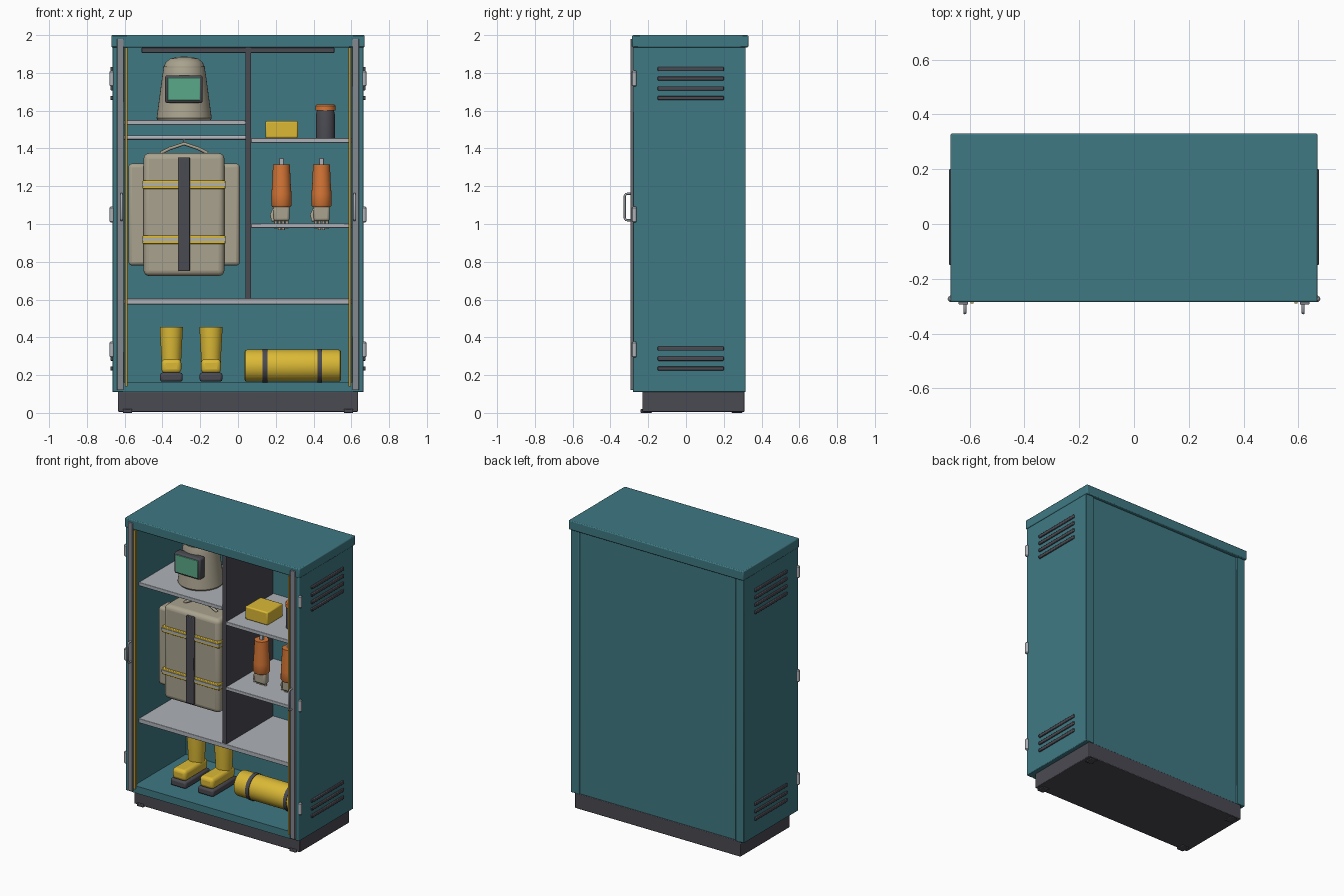
import bpy, bmesh, math
from mathutils import Matrix, Vector

if "Cube" in bpy.data.objects:
    bpy.data.objects.remove(bpy.data.objects["Cube"], do_unlink=True)


def material(name, hex_code):
    srgb = [int(hex_code[i:i + 2], 16) / 255 for i in (0, 2, 4)]
    col = [c / 12.92 if c < 0.04 else ((c + 0.055) / 1.055) ** 2.4 for c in srgb] + [1]
    m = bpy.data.materials.new(name)
    m.use_nodes = True
    m.diffuse_color = col
    m.node_tree.nodes["Principled BSDF"].inputs["Base Color"].default_value = col
    return m


TEAL = material("teal paint", "3f7983")
DARK = material("charcoal", "4a4a52")
STEEL = material("light steel", "aeb2b8")
FRAME = material("frame grey", "85888f")
TAN = material("tan canvas", "a9a28e")
YELLOW = material("yellow", "dbb936")
ORANGE = material("orange", "d67635")
GREEN = material("visor green", "5aa888")
BRASS = material("brass seal", "b8963a")


def finish(name, bm, mat, bevel=0.0, segments=2):
    bmesh.ops.recalc_face_normals(bm, faces=bm.faces)
    me = bpy.data.meshes.new(name)
    bm.to_mesh(me)
    bm.free()
    me.materials.append(mat)
    ob = bpy.data.objects.new(name, me)
    bpy.context.collection.objects.link(ob)
    if bevel:
        mod = ob.modifiers.new("soft edges", "BEVEL")
        mod.width, mod.segments, mod.limit_method = bevel, segments, "ANGLE"
    bpy.ops.object.select_all(action="DESELECT")
    ob.select_set(True)
    bpy.context.view_layer.objects.active = ob
    bpy.ops.object.shade_smooth_by_angle(angle=math.radians(35))
    return ob


def box(name, xs, ys, zs, mat, bevel=0.0, segments=2):
    bm = bmesh.new()
    size = [b - a for a, b in (xs, ys, zs)]
    mid = [(a + b) / 2 for a, b in (xs, ys, zs)]
    bmesh.ops.create_cube(bm, size=1, matrix=Matrix.Translation(mid) @ Matrix.Diagonal(size + [1]))
    return finish(name, bm, mat, bevel, segments)


def lathe(name, profile, loc, mat, along_x=False, sides=32):
    """Revolve (radius, height) points, capped at both ends."""
    bm = bmesh.new()
    rings = [[bm.verts.new((r * math.cos(i * math.tau / sides), r * math.sin(i * math.tau / sides), z))
              for i in range(sides)] for r, z in profile]
    for lo, hi in zip(rings, rings[1:]):
        for i in range(sides):
            j = (i + 1) % sides
            bm.faces.new((lo[i], lo[j], hi[j], hi[i]))
    bm.faces.new(rings[0])
    bm.faces.new(rings[-1])
    if along_x:
        bm.transform(Matrix.Rotation(math.pi / 2, 4, "Y"))
    bm.transform(Matrix.Translation(loc))
    return finish(name, bm, mat)


def tube(name, points, radius, mat):
    cu = bpy.data.curves.new(name, "CURVE")
    cu.dimensions, cu.bevel_depth, cu.bevel_resolution, cu.use_fill_caps = "3D", radius, 2, True
    sp = cu.splines.new("POLY")
    sp.points.add(len(points) - 1)
    for p, co in zip(sp.points, points):
        p.co = (*co, 1)
    cu.materials.append(mat)
    ob = bpy.data.objects.new(name, cu)
    bpy.context.collection.objects.link(ob)
    return ob


# Cabinet shell
box("lid", (-.67, .67), (-.285, .33), (1.935, 2), TEAL, .006)
box("floor", (-.61, .61), (-.28, .305), (.11, .16), TEAL)
box("back_panel", (-.61, .61), (.285, .305), (.11, 1.94), TEAL)
box("plinth", (-.635, .635), (-.23, .31), (.006, .112), DARK, .004)
box("ceiling_lamp", (-.51, .51), (-.22, -.19), (1.905, 1.935), DARK, .004)

for s, side in ((-1, "right"), (1, "left")):
    def span(a, b):
        return tuple(sorted((s * a, s * b)))
    box(side + "_wall", span(.6, .665), (-.28, .315), (.11, 1.94), TEAL, .004)
    box(side + "_door_rail", span(.605, .64), (-.294, -.275), (.12, 1.98), FRAME, .003)
    box(side + "_seal", span(.585, .597), (-.29, -.27), (.14, 1.935), BRASS)
    # Handle, hinges, vents and feet
    hx = s * .617
    tube(side + "_handle", [(hx, -.285, 1.02), (hx, -.317, 1.02), (hx, -.324, 1.03),
                            (hx, -.324, 1.15), (hx, -.317, 1.16), (hx, -.285, 1.16)], .006, STEEL)
    for z in (.335, 1.05, 1.77):
        lathe(side + "_hinge", [(.007, -.042), (.012, -.036), (.012, .036), (.007, .042)],
              (s * .668, -.273, z), STEEL, sides=16)
    for z in (.235, .287, .34, 1.667, 1.718, 1.77, 1.82):
        box(side + "_vent", span(.66, .675), (-.15, .2), (z - .011, z + .011), DARK, .004)
    for y in (-.21, .27):
        box(side + "_foot", span(.56, .61), (y - .03, y + .03), (0, .02), DARK, .004)

# Shelves, divider and hanging rail
box("divider", (.04, .07), (-.225, .29), (.6, 1.935), DARK)
for name, xs, zs in (("main_shelf", (-.6, .6), (.575, .605)),
                     ("upper_left_shelf", (-.6, .04), (1.525, 1.55)),
                     ("upper_right_shelf", (.07, .6), (1.43, 1.455)),
                     ("lower_right_shelf", (.07, .6), (.98, 1.003))):
    box(name, xs, (-.23, .29), zs, STEEL, .003)
lathe("hanging_rail", [(.011, -.6), (.011, .04)], (0, 0, 1.457), STEEL, True, 16)

# Hood with visor
hood = [(.14, 1.55), (.146, 1.56), (.142, 1.59), (.13, 1.68), (.115, 1.79), (.108, 1.832),
        (.098, 1.856), (.075, 1.875), (.04, 1.884), (.01, 1.886)]
lathe("hood", hood, (-.285, 0, 0), TAN, sides=40)
lathe("hood_seam", [(.111, 1.829), (.111, 1.835)], (-.285, 0, 0), TAN)
box("visor_frame", (-.387, -.187), (-.15, -.09), (1.64, 1.787), DARK, .012)
box("visor_glass", (-.373, -.2), (-.156, -.148), (1.654, 1.775), GREEN, .003)

# Hanging suit with reflective bands
box("suit_body", (-.5, -.072), (-.105, .08), (.725, 1.375), TAN, .03, 4)
for xs, side in (((-.58, -.48), "right"), ((-.09, .01), "left")):
    box("suit_" + side + "_sleeve", xs, (-.05, .06), (.78, 1.32), TAN, .02, 3)
for z in (.917, 1.208):
    box("suit_band", (-.505, -.067), (-.114, .085), (z - .022, z + .022), YELLOW, .004)
    box("suit_reflective_stripe", (-.507, -.065), (-.118, .087), (z - .008, z + .008), STEEL)
box("suit_strap", (-.315, -.255), (-.123, -.1), (.75, 1.352), DARK, .004)
tube("hanger", [(-.41, 0, 1.375), (-.36, 0, 1.4), (-.285, 0, 1.425), (-.21, 0, 1.4), (-.16, 0, 1.375)], .009, TAN)
tube("hanger_hook", [(-.285, 0, 1.42), (-.285, 0, 1.455)], .005, STEEL)

# Boots
for x in (-.353, -.143):
    box("boot_sole", (x - .06, x + .06), (-.155, .115), (.165, .213), DARK, .012)
    box("boot_foot", (x - .053, x + .053), (-.148, .105), (.21, .285), YELLOW, .022, 3)
    lathe("boot_shaft", [(.05, .23), (.054, .32), (.061, .445), (.061, .455), (.052, .455), (.048, .36)],
          (x, .05, 0), YELLOW)

# Rolled blanket with straps
lathe("roll", [(.075, .035), (.083, .04), (.085, .05), (.085, .53), (.083, .54), (.075, .545)],
      (0, -.02, .25), YELLOW, True, 40)
for x in (.143, .433):
    lathe("roll_strap", [(.089, x - .013), (.089, x + .013)], (0, -.02, .25), DARK, True, 40)

# Small box and canister
box("supply_box", (.145, .317), (-.13, .04), (1.455, 1.545), YELLOW, .008)
lathe("canister", [(.05, 1.455), (.05, 1.58), (.045, 1.6)], (.463, -.05, 0), DARK)
lathe("canister_cap", [(.053, 1.6), (.053, 1.625), (.047, 1.632)], (.463, -.05, 0), ORANGE)

# Hanging gloves
for x in (.23, .442):
    lathe("glove_cuff", [(.048, 1.09), (.054, 1.1), (.053, 1.16), (.048, 1.23), (.045, 1.315)],
          (x, -.07, 0), ORANGE, sides=24)
    box("glove_tab", (x - .012, x + .012), (-.08, -.06), (1.3, 1.35), STEEL, .004)
    box("glove_palm", (x - .043, x + .043), (-.095, -.045), (1.015, 1.1), TAN, .014, 3)
    tube("glove_thumb", [(x - .035, -.07, 1.08), (x - .05, -.075, 1.05), (x - .043, -.08, 1.015)], .011, TAN)
    for i in range(4):
        fx = x - .03 + i * .02
        tube("glove_finger", [(fx, -.07, 1.03), (fx, -.07, .965 + .008 * abs(i - 1.5))], .0085, TAN)
